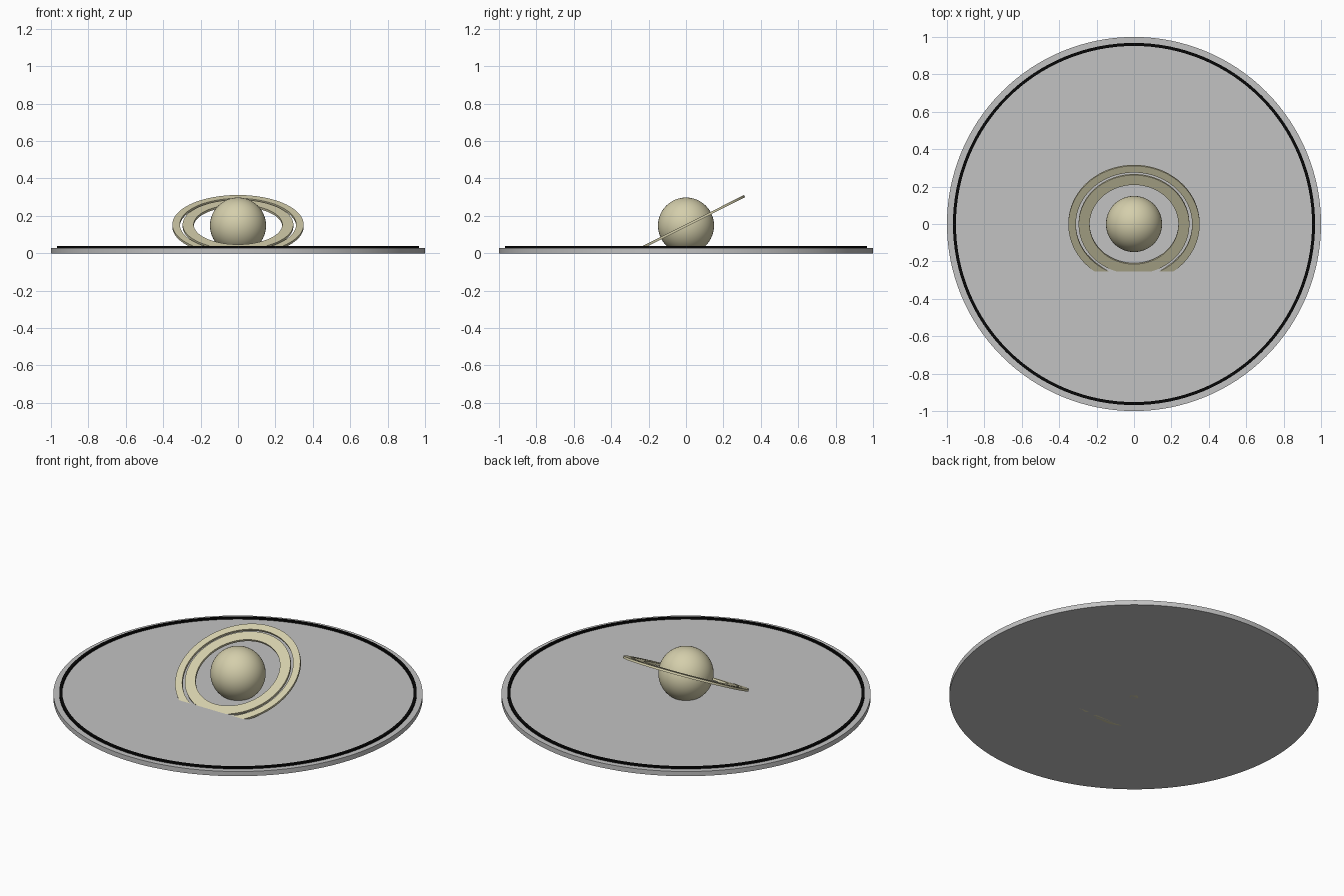
import bpy, bmesh, math
from mathutils import Matrix

if "Cube" in bpy.data.objects:
    bpy.data.objects.remove(bpy.data.objects["Cube"])

CENTRE = Matrix.Translation((0, 0, 0.148))
TILT = CENTRE @ Matrix.Rotation(math.radians(26.7), 4, 'X')


def material(name, rgb):
    m = bpy.data.materials.new(name)
    m.diffuse_color = (*rgb, 1)
    m.use_nodes = True
    m.node_tree.nodes["Principled BSDF"].inputs["Base Color"].default_value = m.diffuse_color
    return m


grey = material("grey", (0.54, 0.54, 0.54))
black = material("black", (0.002, 0.002, 0.002))
sand = material("sand", (0.66, 0.62, 0.41))


def finish(name, bm, mat, matrix=None):
    """Place the mesh, trim it flat at z = 0 and shade it."""
    if matrix:
        bm.transform(matrix)
        geom = bm.verts[:] + bm.edges[:] + bm.faces[:]
        cut = bmesh.ops.bisect_plane(bm, geom=geom, plane_co=(0, 0, 0),
                                     plane_no=(0, 0, 1), clear_inner=True)
        edges = [e for e in cut["geom_cut"] if isinstance(e, bmesh.types.BMEdge)]
        if edges:
            bmesh.ops.holes_fill(bm, edges=edges, sides=0)
    bmesh.ops.recalc_face_normals(bm, faces=bm.faces[:])
    mesh = bpy.data.meshes.new(name)
    bm.to_mesh(mesh)
    bm.free()
    mesh.materials.append(mat)
    obj = bpy.data.objects.new(name, mesh)
    bpy.context.collection.objects.link(obj)
    bpy.ops.object.select_all(action='DESELECT')
    obj.select_set(True)
    bpy.context.view_layer.objects.active = obj
    bpy.ops.object.shade_smooth_by_angle(angle=math.radians(30))


def ring(name, inner, outer, z0, z1, mat, matrix=None, n=128):
    """Flat ring with a rectangular section."""
    bm = bmesh.new()
    section = [(inner, z0), (outer, z0), (outer, z1), (inner, z1)]
    loops = []
    for i in range(n):
        a = 2 * math.pi * i / n
        loops.append([bm.verts.new((r * math.cos(a), r * math.sin(a), z))
                      for r, z in section])
    for i in range(n):
        p, q = loops[i], loops[(i + 1) % n]
        for k in range(4):
            j = (k + 1) % 4
            bm.faces.new((p[k], q[k], q[j], p[j]))
    finish(name, bm, mat, matrix)


# Round base plate
bm = bmesh.new()
bmesh.ops.create_cone(bm, cap_ends=True, segments=128, radius1=1, radius2=1,
                      depth=0.028, matrix=Matrix.Translation((0, 0, 0.014)))
finish("base_plate", bm, grey)

# Raised dark border
ring("border", 0.952, 0.968, 0.02, 0.038, black)

# Planet ball
bm = bmesh.new()
bmesh.ops.create_uvsphere(bm, u_segments=64, v_segments=32, radius=0.15)
finish("planet", bm, sand, CENTRE)

# Two tilted flat rings with a narrow gap
ring("inner_ring", 0.237, 0.296, -0.0065, 0.0065, sand, TILT)
ring("outer_ring", 0.311, 0.351, -0.0065, 0.0065, sand, TILT)
